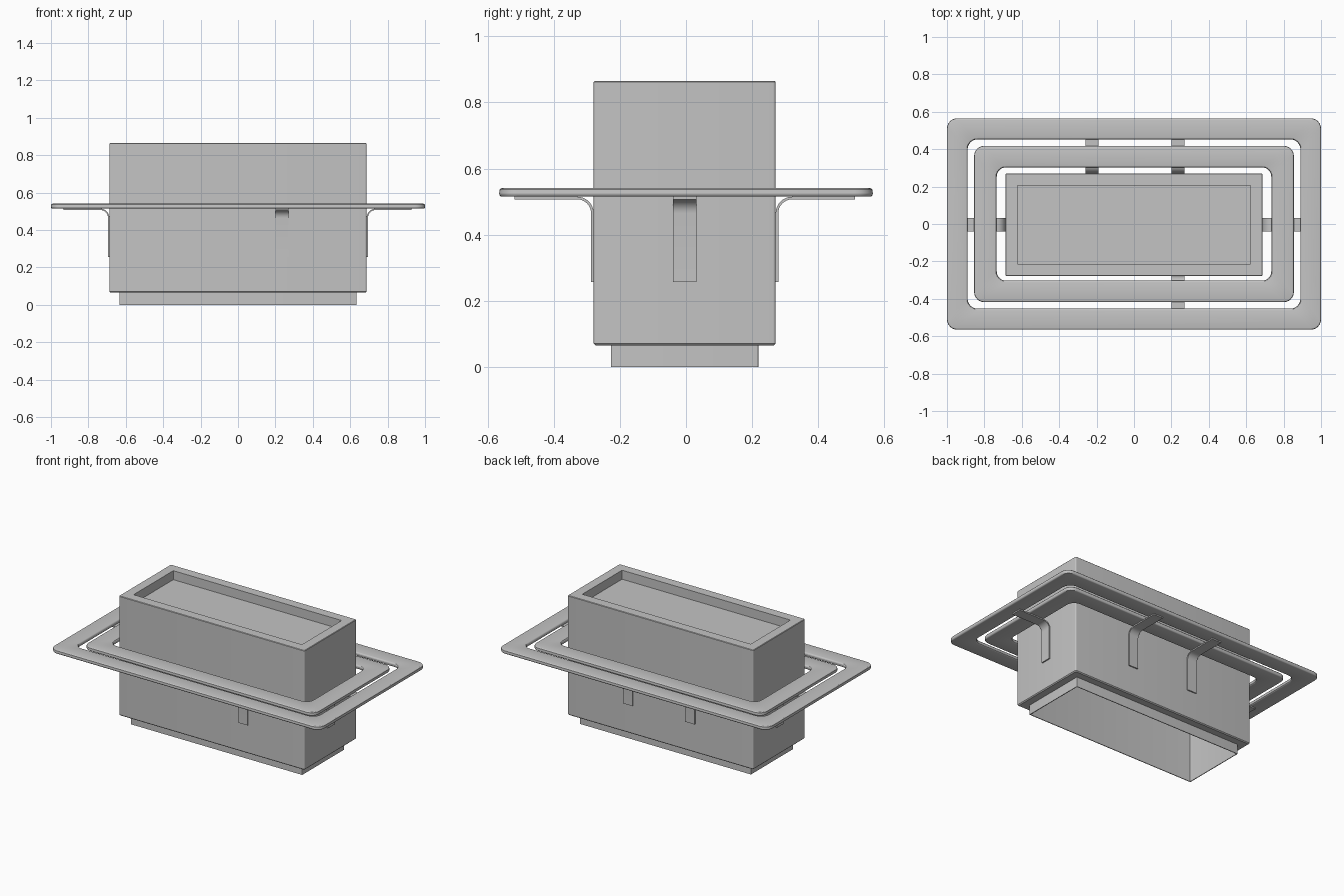
import bpy, bmesh
from math import sin, cos, pi
from mathutils import Matrix, Vector

cube = bpy.data.objects.get("Cube")
if cube:
    bpy.data.objects.remove(cube, do_unlink=True)

GREY = (0.55, 0.55, 0.55, 1)
grey = bpy.data.materials.new("plain_grey")
grey.use_nodes = True
grey.diffuse_color = GREY
grey.node_tree.nodes["Principled BSDF"].inputs["Base Color"].default_value = GREY


def finish(name, bm):
    bmesh.ops.recalc_face_normals(bm, faces=bm.faces)
    mesh = bpy.data.meshes.new(name)
    bm.to_mesh(mesh)
    bm.free()
    mesh.materials.append(grey)
    obj = bpy.data.objects.new(name, mesh)
    bpy.context.collection.objects.link(obj)
    bpy.ops.object.select_all(action='DESELECT')
    obj.select_set(True)
    bpy.context.view_layer.objects.active = obj
    bpy.ops.object.shade_smooth_by_angle(angle=pi / 6)
    return obj


def rounded_rect(hx, hy, r, z, cy=0, steps=6):
    """Points around a rectangle with rounded corners."""
    points = []
    for k, (sx, sy) in enumerate([(1, 1), (-1, 1), (-1, -1), (1, -1)]):
        for i in range(steps + 1):
            a = (k + i / steps) * pi / 2
            points.append(Vector((sx * (hx - r) + r * cos(a),
                                  cy + sy * (hy - r) + r * sin(a), z)))
    return points


def loft(name, loops, cyclic):
    """Skin consecutive loops; either join the ends or cap them."""
    bm = bmesh.new()
    rows = [[bm.verts.new(p) for p in loop] for loop in loops]
    n = len(rows[0])
    pairs = list(zip(rows, rows[1:]))
    if cyclic:
        pairs.append((rows[-1], rows[0]))
    else:
        bm.faces.new(rows[0])
        bm.faces.new(rows[-1])
    for a, b in pairs:
        for i in range(n):
            j = (i + 1) % n
            bm.faces.new((a[i], a[j], b[j], b[i]))
    return finish(name, bm)


# Hollow box: deep cavity below, stepped foot, shallow recess on top
WALL_X, WALL_Y, MID_Y = 0.687, 0.275, -0.004
body = [  # half x, half y, corner radius, z
    (0.629, 0.218, 0.002, 0.79),
    (0.629, 0.218, 0.002, 0.0),
    (0.634, 0.223, 0.003, 0.0),
    (0.634, 0.223, 0.003, 0.065),
    (0.681, 0.269, 0.004, 0.065),
    (WALL_X, WALL_Y, 0.008, 0.071),
    (WALL_X, WALL_Y, 0.008, 0.862),
    (0.684, 0.272, 0.006, 0.865),
    (0.623, 0.21, 0.002, 0.865),
    (0.623, 0.21, 0.002, 0.805),
]
loft("hollow_box", [rounded_rect(*row, cy=MID_Y) for row in body], False)


# Flat frames with softened edges
def frame(name, outer, inner, r_out, r_in, low=0.515, high=0.541, soft=0.009):
    loops = []
    for (hx, hy), r, sign, start in ((outer, r_out, -1, 0), (inner, r_in, 1, 2)):
        for q in range(2):
            for i in range(4):
                a = (start + q + i / 3) * pi / 2 - pi / 2
                d = sign * soft * (1 - abs(cos(a)))
                z = (high - soft if sin(a) > 0 else low + soft) + soft * sin(a)
                loops.append(rounded_rect(hx + d, hy + d, r + d, z))
    return loft(name, loops, True)


frame("outer_frame", (1.0, 0.565), (0.89, 0.453), 0.055, 0.055)
frame("inner_frame", (0.855, 0.418), (0.734, 0.303), 0.055, 0.05)


# Bent strap: runs up the wall, then outward beneath the frames
def strap(name, wall, angle, shift, length, width=0.07, thick=0.008,
          top=0.515, bottom=0.257, bend=0.05):
    def path(inset):
        r = bend - inset
        arc = [(bend + r * cos(a), top - bend + r * sin(a))
               for a in (pi - i * pi / 16 for i in range(9))]
        return [(inset, bottom)] + arc + [(length, top - inset)]

    outline = path(0) + path(thick)[::-1]
    bm = bmesh.new()
    face = bm.faces.new([bm.verts.new((u, -width / 2, z)) for u, z in outline])
    new = bmesh.ops.extrude_face_region(bm, geom=[face])["geom"]
    bmesh.ops.translate(bm, vec=(0, width, 0),
                        verts=[v for v in new if isinstance(v, bmesh.types.BMVert)])
    obj = finish(name, bm)
    obj.matrix_world = (Matrix.Rotation(angle, 4, 'Z')
                        @ Matrix.Translation((wall, shift, 0)))
    return obj


strap("left_strap", WALL_X, 0, MID_Y, 0.24)
strap("right_strap", WALL_X, pi, -MID_Y, 0.245)
strap("front_strap", WALL_Y - MID_Y, -pi / 2, 0.236, 0.24)
strap("back_left_strap", WALL_Y + MID_Y, pi / 2, -0.236, 0.24)
strap("back_right_strap", WALL_Y + MID_Y, pi / 2, 0.224, 0.24)
